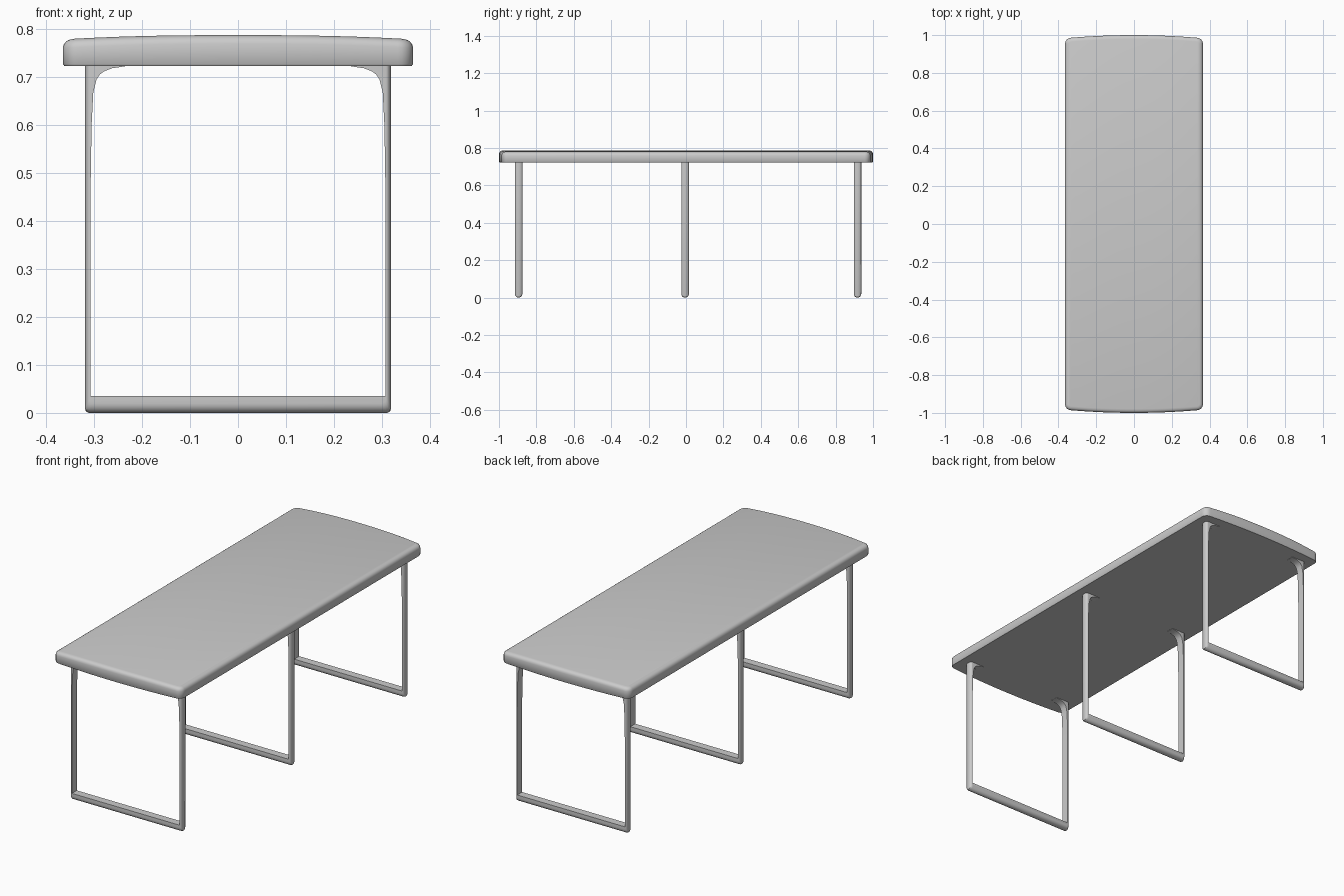
import bpy, bmesh, math

if "Cube" in bpy.data.objects:
    bpy.data.objects.remove(bpy.data.objects["Cube"])


def finish(name, bm, angle):
    bmesh.ops.recalc_face_normals(bm, faces=bm.faces[:])
    mesh = bpy.data.meshes.new(name)
    bm.to_mesh(mesh)
    bm.free()
    ob = bpy.data.objects.new(name, mesh)
    bpy.context.collection.objects.link(ob)
    bpy.ops.object.select_all(action='DESELECT')
    ob.select_set(True)
    bpy.context.view_layer.objects.active = ob
    bpy.ops.object.shade_smooth_by_angle(angle=math.radians(angle))
    return ob


def bridge(bm, a, b):
    n = len(a)
    for i in range(n):
        bm.faces.new((a[i], a[(i + 1) % n], b[(i + 1) % n], b[i]))


# Tabletop: bowed ends, rounded corners, softly crowned top
HALF_W, CORNER, BOW = 0.365, 0.032, 0.014


def end_outline(inset):
    """Back end from right to left, moved inward by inset."""
    cx = HALF_W - CORNER
    r = CORNER - inset
    right = [(cx + r * math.cos(a), 1 - BOW - CORNER + r * math.sin(a))
             for a in [math.radians(15 * k) for k in range(6)]]
    steps = 16
    bow = []
    for k in range(steps + 1):
        x = cx * (1 - 2 * k / steps)
        bow.append((x, 1 - BOW * (x / cx) ** 2 - inset))
    return right + bow + [(-x, y) for x, y in reversed(right)]


def crown(x):
    return 0.009 * abs(x / HALF_W) ** 2.5


bm = bmesh.new()
profile = [(0.003, 0.723, 0), (0, 0.727, 0), (0, 0.769, 1), (0.002, 0.776, 1),
           (0.006, 0.7815, 1), (0.012, 0.785, 1), (0.021, 0.787, 1)]
rings = []
for inset, z, crowned in profile:
    end = end_outline(inset)
    loop = end + [(x, -y) for x, y in reversed(end)]
    rings.append([bm.verts.new((x, y, z - crowned * crown(x))) for x, y in loop])
for a, b in zip(rings, rings[1:]):
    bridge(bm, a, b)
for ring in (rings[0], rings[-1]):
    n = len(ring)
    for i in range(n // 2 - 1):
        bm.faces.new((ring[i], ring[i + 1], ring[n - 2 - i], ring[n - 1 - i]))
finish("tabletop", bm, 40)


# Leg frames: flat inner faces, rounded outer faces, fillets under the top
HALF_D = 0.02
INNER = [(0.307, 0.035), (0.307, 0.475), (0.305, 0.6), (0.3015, 0.667),
         (0.295, 0.694), (0.288, 0.705), (0.278, 0.712), (0.262, 0.718),
         (0.235, 0.722), (0.235, 0.726)]


def frame_section(v):
    curve = 1 - math.sqrt(max(0, 1 - v * v))
    e, b = 0.0105 * curve, 0.02 * curve
    half = INNER + [(0.319 - e, 0.726), (0.319 - e, 0.009 + b),
                    (0.317 - e, 0.003 + b), (0.311 - e, b)]
    return half + [(-x, z) for x, z in reversed(half)]


def leg_frame(name, y):
    bm = bmesh.new()
    sections = []
    for k in range(13):
        v = -math.cos(math.pi * k / 12)
        sections.append([bm.verts.new((x, y + v * HALF_D, z))
                         for x, z in frame_section(v)])
    for a, b in zip(sections, sections[1:]):
        bridge(bm, a, b)
    for s in (sections[0], sections[-1]):
        bm.faces.new(s)
    finish(name, bm, 35)


for name, y in (("front_leg_frame", -0.895), ("middle_leg_frame", -0.005),
                ("back_leg_frame", 0.917)):
    leg_frame(name, y)
